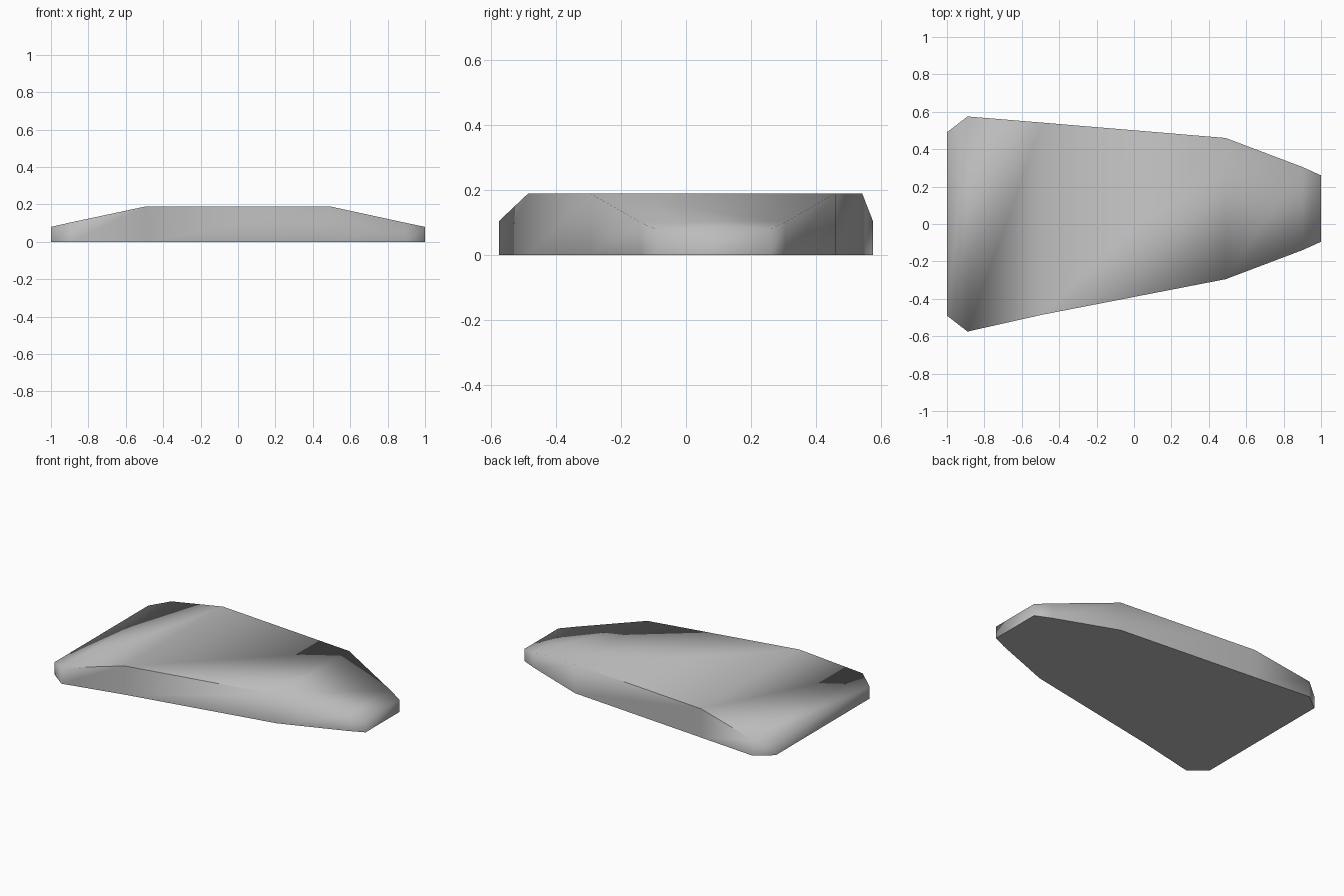
import bpy
import bmesh

cube = bpy.data.objects.get("Cube")
if cube:
    bpy.data.objects.remove(cube, do_unlink=True)

# Single grey material
grey = bpy.data.materials.new("stone_grey")
grey.use_nodes = True
colour = (0.5, 0.5, 0.5, 1.0)
grey.diffuse_color = colour
grey.node_tree.nodes["Principled BSDF"].inputs["Base Color"].default_value = colour

# Cross-sections along x: x, front y, back y, top height
sections = [
    (-1.00, -0.49, 0.49, 0.08),
    (-0.89, -0.575, 0.575, 0.105),
    (-0.49, -0.485, 0.542, 0.19),
    (0.49, -0.295, 0.46, 0.19),
    (0.90, -0.14, 0.305, 0.101),
    (1.00, -0.095, 0.26, 0.08),
]

# Loft the slab: each ring runs front bottom, front top, back top, back bottom
bm = bmesh.new()
rings = []
for x, front, back, top in sections:
    corners = [(front, 0), (front, top), (back, top), (back, 0)]
    rings.append([bm.verts.new((x, y, z)) for y, z in corners])

for a, b in zip(rings, rings[1:]):
    for i in range(3):
        bm.faces.new((a[i], a[i + 1], b[i + 1], b[i]))
bm.faces.new(rings[0])
bm.faces.new(rings[-1])

# One flat underside
bm.faces.new([r[0] for r in rings] + [r[3] for r in reversed(rings)])
bmesh.ops.recalc_face_normals(bm, faces=bm.faces[:])

# Smooth all round, with crisp base edges and crisp shoulders along the long sides
for face in bm.faces:
    face.smooth = True
for edge in bm.edges:
    if all(v.co.z < 0.001 for v in edge.verts):
        edge.smooth = False
for a, b in zip(rings[1:3], rings[2:4]):
    for i in (1, 2):
        bm.edges.get((a[i], b[i])).smooth = False

mesh = bpy.data.meshes.new("slab")
bm.to_mesh(mesh)
bm.free()
mesh.materials.append(grey)
slab = bpy.data.objects.new("slab", mesh)
bpy.context.collection.objects.link(slab)
